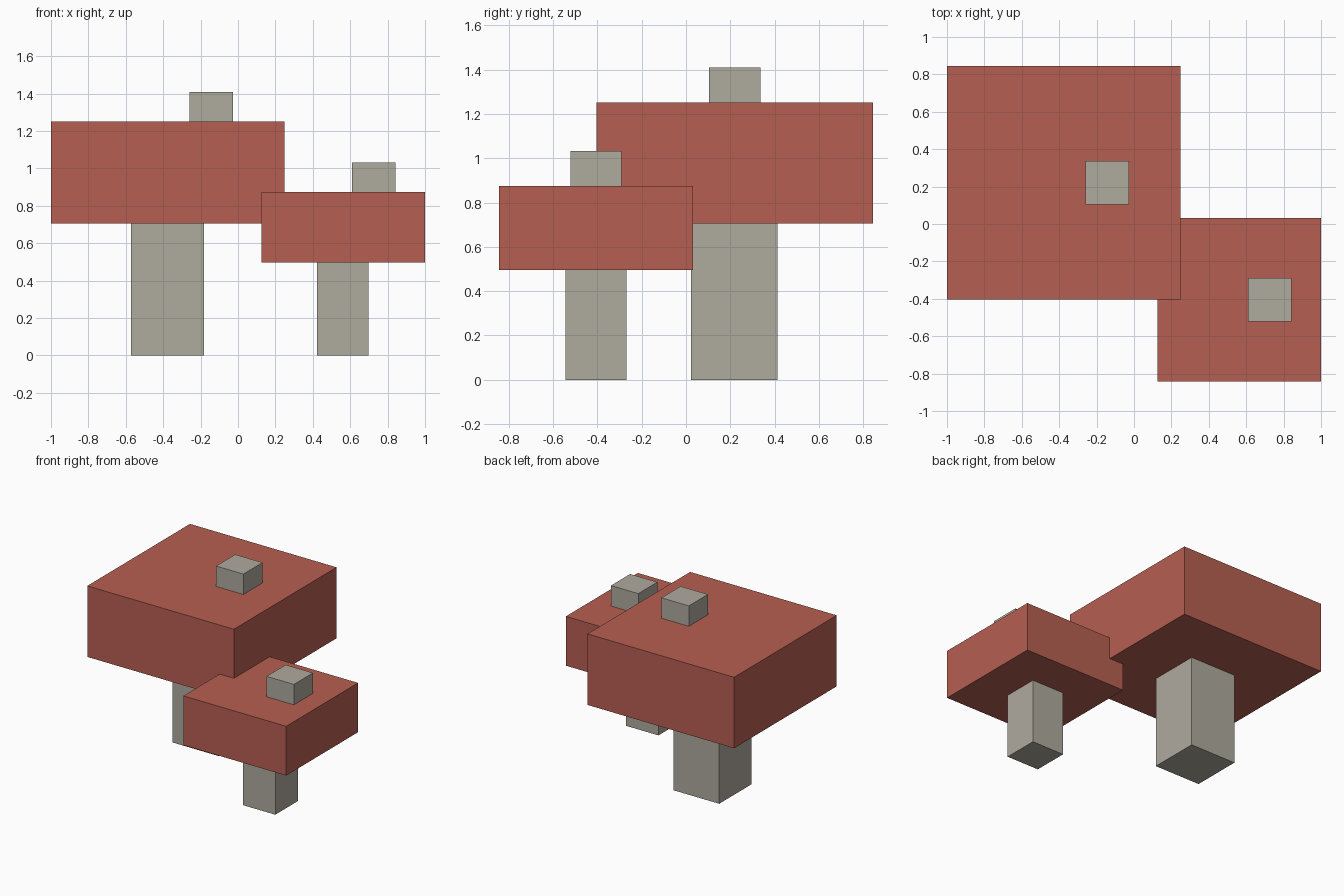
import bpy
from mathutils import Vector

default = bpy.data.objects.get("Cube")
if default:
    bpy.data.objects.remove(default, do_unlink=True)


def material(name, color):
    mat = bpy.data.materials.new(name)
    mat.use_nodes = True
    mat.diffuse_color = color
    bsdf = next(n for n in mat.node_tree.nodes if n.type == "BSDF_PRINCIPLED")
    bsdf.inputs["Base Color"].default_value = color
    return mat


red = material("brick red", (0.47, 0.114, 0.083, 1))
stone = material("warm grey", (0.43, 0.405, 0.345, 1))


def box(name, low, high, mat):
    """Flat-faced block spanning two opposite corners."""
    low, high = Vector(low), Vector(high)
    bpy.ops.mesh.primitive_cube_add(size=1, location=(low + high) / 2)
    obj = bpy.context.object
    obj.name = name
    obj.scale = high - low
    bpy.ops.object.transform_apply(location=False, rotation=False, scale=True)
    obj.data.materials.append(mat)


def mushroom(size, stem, stem_width, cap, cap_width, spot, heights):
    """Square stem, wide block cap and a small raised spot on top.
    stem, cap and spot are the (x, y) centres."""
    under, top = heights
    spot_width, spot_height = 0.232, 0.157

    def part(name, centre, width, bottom, upper, mat):
        x, y = centre
        h = width / 2
        box(f"{size}_{name}", (x - h, y - h, bottom), (x + h, y + h, upper), mat)

    part("stem", stem, stem_width, 0, under, stone)
    part("cap", cap, cap_width, under, top, red)
    part("cap_spot", spot, spot_width, top, top + spot_height, stone)


# Tall mushroom at the back right
mushroom("large", (-0.376, 0.217), 0.39, (-0.376, 0.22), 1.247,
         (-0.143, 0.22), (0.706, 1.252))

# Short mushroom at the front left, its cap overlapping the tall one
mushroom("small", (0.56, -0.406), 0.275, (0.563, -0.406), 0.874,
         (0.725, -0.406), (0.496, 0.875))
